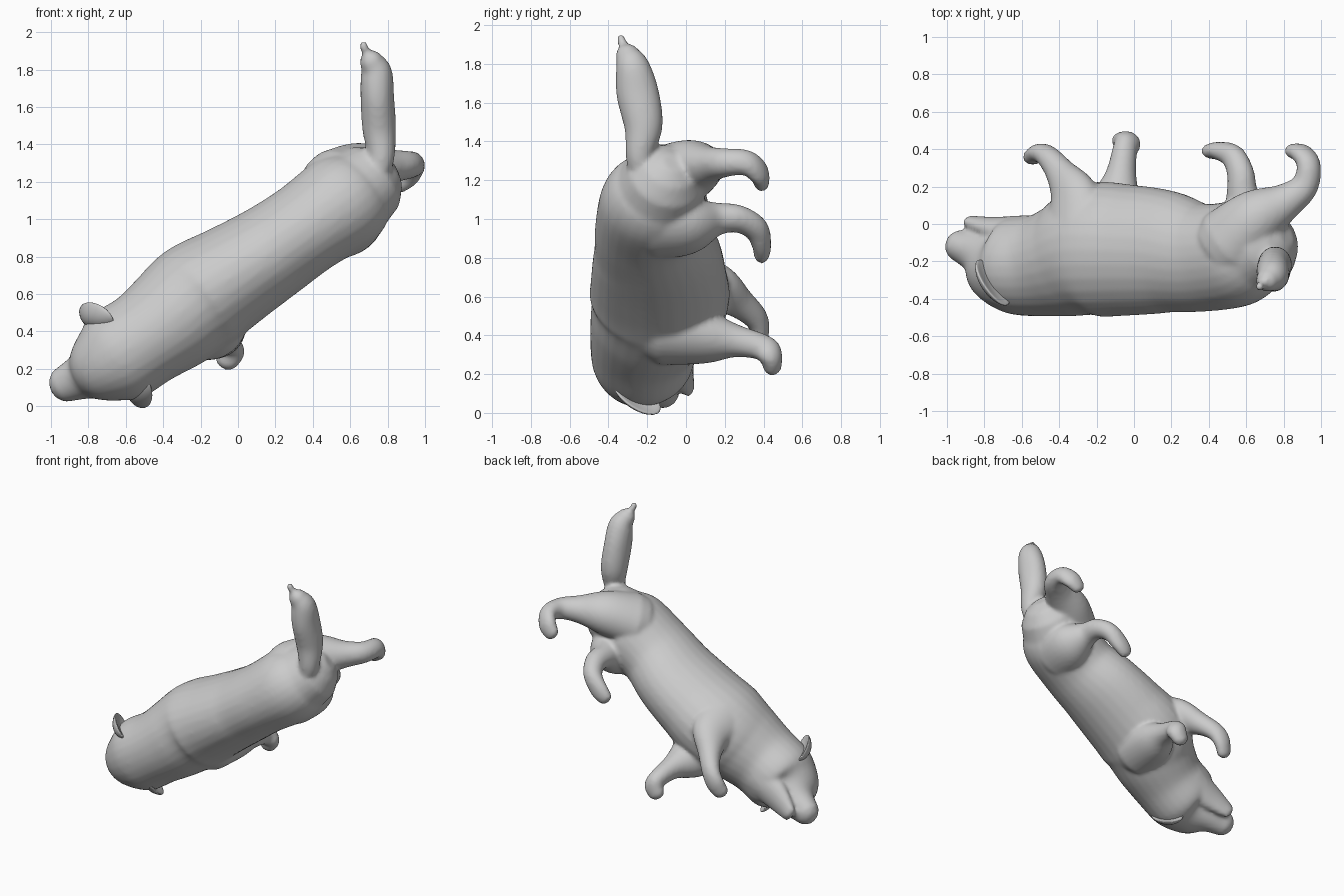
import bpy, bmesh, math
from mathutils import Vector

if "Cube" in bpy.data.objects:
    bpy.data.objects.remove(bpy.data.objects["Cube"])

grey = bpy.data.materials.new("plain_grey")
grey.use_nodes = True
GREY = (0.6, 0.6, 0.6, 1)
grey.diffuse_color = GREY
grey.node_tree.nodes["Principled BSDF"].inputs["Base Color"].default_value = GREY

# Body axes: ALONG runs from head to rump, ACROSS from one flank to the other
ALONG = Vector((0.79, 0, 0.61)).normalized()
ACROSS = Vector((0.61, 0, -0.79)).normalized()
DEPTH = Vector((0, 1, 0))
SIDES = 28
DOME = [(0.45, 0.89), (0.8, 0.6), (0.97, 0.25)]


def spline(keys, steps=6):
    """Smooth samples through keys of (x, y, z, half_a, half_b)."""
    k = [keys[0]] + keys + [keys[-1]]
    out = []
    for i in range(1, len(k) - 2):
        for s in range(steps):
            t = s / steps
            out.append([0.5 * (2 * b + (c - a) * t + (2 * a - 5 * b + 4 * c - d) * t * t
                               + (3 * b - a - 3 * c + d) * t ** 3)
                        for a, b, c, d in zip(*k[i - 1:i + 3])])
    return out + [list(keys[-1])]


def loft(bm, keys, ref):
    """Closed tube with domed ends; half_b lies along ref, half_a at right angles."""
    pts = spline(keys)
    centres = [Vector(p[:3]) for p in pts]
    last = len(pts) - 1
    rings = []

    def ring(c, u, v, a, b):
        rings.append([bm.verts.new(c + u * a * math.cos(w) + v * b * math.sin(w))
                      for w in (math.tau * j / SIDES for j in range(SIDES))])

    for i, p in enumerate(pts):
        t = (centres[min(i + 1, last)] - centres[max(i - 1, 0)]).normalized()
        v = (ref - t * ref.dot(t)).normalized()
        u = v.cross(t)
        a, b = p[3:]
        cap = t * min(a, b)
        if i == 0:
            for h, r in reversed(DOME):
                ring(centres[i] - cap * h, u, v, a * r, b * r)
        ring(centres[i], u, v, a, b)
        if i == last:
            for h, r in DOME:
                ring(centres[i] + cap * h, u, v, a * r, b * r)
    for r0, r1 in zip(rings, rings[1:]):
        for j in range(SIDES):
            n = (j + 1) % SIDES
            bm.faces.new((r0[j], r0[n], r1[n], r1[j]))
    bm.faces.new(rings[0][::-1])
    bm.faces.new(rings[-1])


def finish(bm, name):
    bmesh.ops.recalc_face_normals(bm, faces=bm.faces)
    for f in bm.faces:
        f.smooth = True
    me = bpy.data.meshes.new(name)
    bm.to_mesh(me)
    bm.free()
    me.materials.append(grey)
    ob = bpy.data.objects.new(name, me)
    bpy.context.collection.objects.link(ob)
    return ob


bm = bmesh.new()

# Trunk, neck, head and snout
loft(bm, [(0.65, -0.13, 1.16, .23, .23), (0.56, -0.16, 1.09, .265, .28),
          (0.36, -0.18, 0.95, .25, .29), (0.17, -0.15, 0.82, .26, .33),
          (-0.02, -0.14, 0.70, .28, .35), (-0.21, -0.14, 0.58, .305, .36),
          (-0.36, -0.19, 0.46, .285, .31), (-0.50, -0.22, 0.36, .26, .275),
          (-0.65, -0.22, 0.265, .26, .26), (-0.74, -0.205, 0.21, .205, .21),
          (-0.83, -0.15, 0.16, .13, .13), (-0.92, -0.12, 0.12, .10, .09)], DEPTH)
# Lower jaw
loft(bm, [(-0.58, -0.06, 0.31, .14, .11), (-0.74, -0.03, 0.22, .11, .07),
          (-0.87, 0.01, 0.14, .065, .035)], DEPTH)
# Tail with its small tip
loft(bm, [(0.72, -0.22, 1.20, .07, .07), (0.765, -0.24, 1.32, .07, .07),
          (0.755, -0.22, 1.48, .09, .10), (0.745, -0.25, 1.65, .09, .11),
          (0.74, -0.275, 1.78, .085, .09), (0.715, -0.30, 1.84, .065, .065)], DEPTH)
loft(bm, [(0.69, -0.32, 1.88, .025, .025), (0.67, -0.335, 1.93, .024, .024)], ALONG)

# Legs, each from the trunk to the toes: half_a along the trunk, half_b across it
legs = [
    # left foreleg
    [(-0.14, -0.10, 0.43, .20, .18), (-0.10, 0.11, 0.39, .15, .13),
     (-0.07, 0.26, 0.37, .085, .085), (-0.05, 0.39, 0.34, .065, .07),
     (-0.035, 0.435, 0.30, .06, .075), (-0.06, 0.445, 0.245, .05, .065)],
    # right foreleg
    [(-0.30, -0.05, 0.70, .20, .14), (-0.32, 0.14, 0.65, .15, .11),
     (-0.39, 0.27, 0.57, .085, .08), (-0.46, 0.36, 0.49, .06, .07),
     (-0.505, 0.38, 0.42, .05, .07), (-0.54, 0.36, 0.35, .045, .06)],
    # left hind leg
    [(0.59, -0.15, 0.97, .21, .16), (0.61, 0.02, 0.97, .17, .14),
     (0.58, 0.16, 1.0, .09, .085), (0.57, 0.27, 1.0, .075, .07),
     (0.53, 0.36, 0.95, .065, .065), (0.46, 0.39, 0.87, .05, .07),
     (0.41, 0.39, 0.82, .042, .06)],
    # right hind leg
    [(0.51, -0.10, 1.20, .20, .17), (0.655, 0.03, 1.26, .16, .15),
     (0.81, 0.12, 1.28, .10, .095), (0.91, 0.20, 1.29, .075, .075),
     (0.935, 0.31, 1.29, .06, .07), (0.90, 0.375, 1.24, .05, .075),
     (0.855, 0.39, 1.19, .042, .06)],
]
for leg in legs:
    loft(bm, leg, ACROSS)

# Fuse the parts into one soft skin
body = finish(bm, "animal_body")
skin = body.modifiers.new("fuse", 'REMESH')
skin.mode = 'VOXEL'
skin.voxel_size = 0.014
skin.use_smooth_shade = True
soft = body.modifiers.new("soften", 'SMOOTH')
soft.factor = 0.5
soft.iterations = 8

# Cupped ears, one on each side of the skull
for name, side, centre in (("right_ear", -1, (-0.78, -0.33, 0.46)),
                           ("left_ear", 1, (-0.55, -0.27, 0.07))):
    long = (ALONG * 0.43 - DEPTH * 0.8 - ACROSS * side * 0.335).normalized()
    out = ACROSS * side
    out = (out - long * out.dot(long)).normalized()
    thin = long.cross(out) * side
    bm = bmesh.new()
    bmesh.ops.create_uvsphere(bm, u_segments=24, v_segments=16, radius=1)
    for v in bm.verts:
        x, y, z = v.co
        cup = 0.035 * (x * x + y * y)
        v.co = Vector(centre) + long * x * 0.145 + out * y * 0.09 + thin * (z * 0.024 + cup)
    finish(bm, name)
